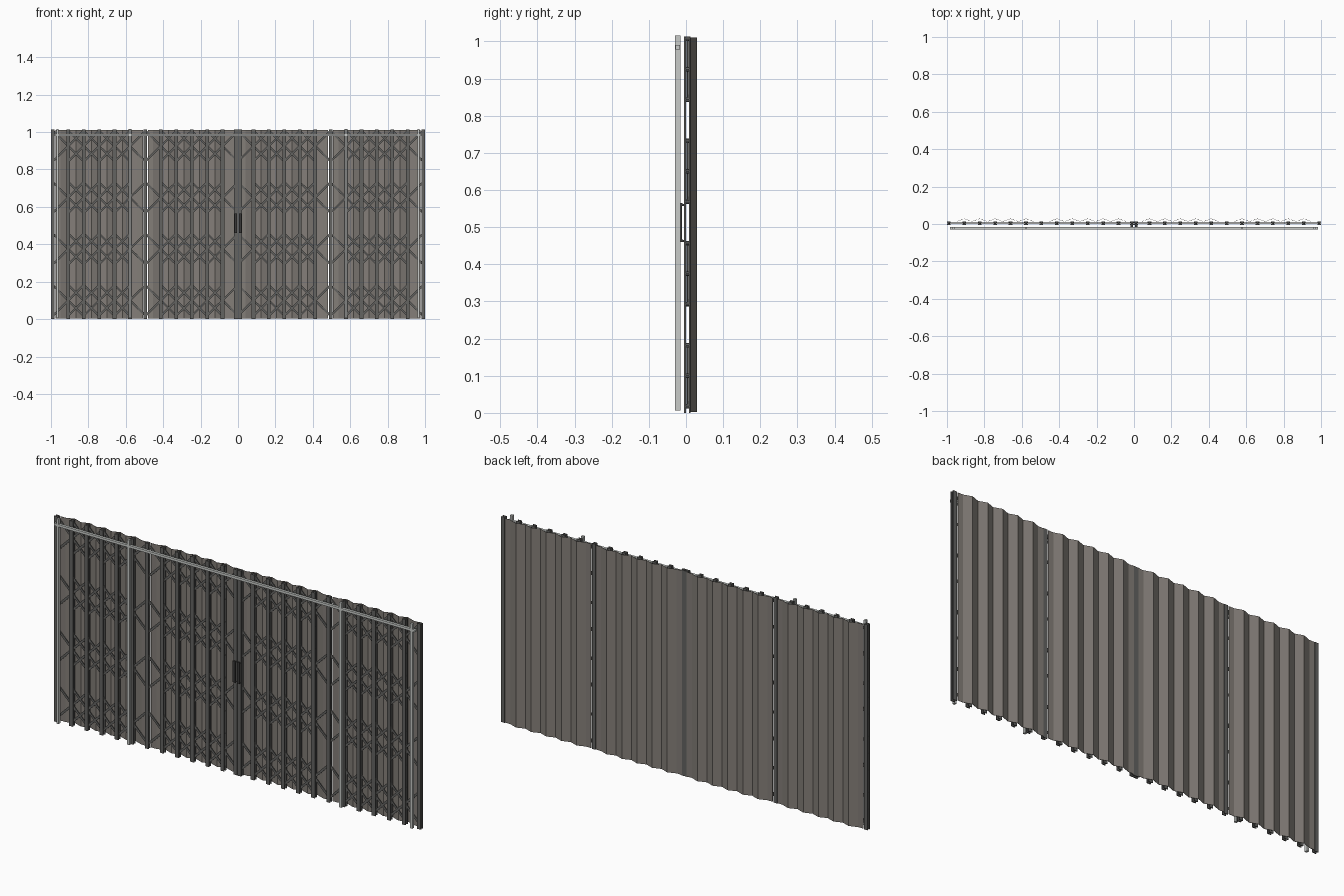
import bpy, bmesh, math
from mathutils import Matrix, Vector

cube = bpy.data.objects.get("Cube")
if cube:
    bpy.data.objects.remove(cube, do_unlink=True)


def material(name, rgb):
    m = bpy.data.materials.new(name)
    m.use_nodes = True
    m.diffuse_color = (*rgb, 1)
    bsdf = next(n for n in m.node_tree.nodes if n.type == 'BSDF_PRINCIPLED')
    bsdf.inputs["Base Color"].default_value = (*rgb, 1)
    return m


sheet_mat = material("warm grey sheet", (0.23, 0.21, 0.19))
bar_mat = material("dark grey steel", (0.125, 0.125, 0.12))
track_mat = material("pale grey metal", (0.58, 0.60, 0.58))
handle_mat = material("black handle", (0.04, 0.04, 0.04))

PITCH = 0.0825          # distance between neighbouring bars
TOP = 1.013
ROWS = (0.1, 0.375, 0.65, 0.925)
REACH = 0.082           # vertical reach of a lattice link


def box(bm, lo, hi):
    lo, hi = Vector(lo), Vector(hi)
    mat = Matrix.Translation((lo + hi) / 2) @ Matrix.Diagonal((*(hi - lo), 1))
    bmesh.ops.create_cube(bm, size=1, matrix=mat)


def link(bm, x, y, z, dx, dz, width=0.011, thick=0.003):
    """Flat bar in the xz plane, centred on a point, spanning dx by dz."""
    mat = (Matrix.Translation((x, y, z))
           @ Matrix.Rotation(-math.atan2(dz, dx), 4, 'Y')
           @ Matrix.Diagonal((math.hypot(dx, dz), thick, width, 1)))
    bmesh.ops.create_cube(bm, size=1, matrix=mat)


def pin(bm, x, z, y0=0.0, y1=0.009):
    mat = Matrix.Translation((x, (y0 + y1) / 2, z)) @ Matrix.Rotation(math.pi / 2, 4, 'X')
    bmesh.ops.create_cone(bm, cap_ends=True, segments=8, radius1=0.006,
                          radius2=0.006, depth=y1 - y0, matrix=mat)


def finish(bm, name, mat):
    bmesh.ops.recalc_face_normals(bm, faces=bm.faces)
    me = bpy.data.meshes.new(name)
    bm.to_mesh(me)
    bm.free()
    me.materials.append(mat)
    ob = bpy.data.objects.new(name, me)
    bpy.context.collection.objects.link(ob)
    return ob


def folded_sheet(name, first, side):
    """Pleated sheet between joint bars first and first + 6."""
    left, right = first * PITCH + 0.013, (first + 6) * PITCH - 0.013
    valley, peak, thick = 0.0125, 0.0275, 0.0015
    pts = [(left, valley)]
    for i in range(1, 6):
        x = (first + i) * PITCH
        pts += [(x - PITCH / 2, valley), (x, peak)]
    pts += [((first + 5.5) * PITCH, valley), (right, valley)]
    loop = pts + [(x, y + thick) for x, y in reversed(pts)]
    bm = bmesh.new()
    face = bm.faces.new([bm.verts.new((side * x, y, 0.003)) for x, y in loop])
    up = bmesh.ops.extrude_face_region(bm, geom=[face])["geom"]
    bmesh.ops.translate(bm, vec=(0, 0, TOP - 0.006),
                        verts=[v for v in up if isinstance(v, bmesh.types.BMVert)])
    finish(bm, name, sheet_mat)


# Upright bars: a front and a back strip with the lattice between them
centres = [s * k * PITCH for k in range(1, 13) for s in (-1, 1)] + [-0.0105, 0.0105]
bm = bmesh.new()
for x in centres:
    for y0, y1 in ((-0.005, 0.0005), (0.0085, 0.0125)):
        box(bm, (x - 0.0098, y0, 0), (x + 0.0098, y1, TOP))
finish(bm, "upright_bars", bar_mat)

# Four leaves, each with a pleated sheet and rows of crossing links
for side, side_name in ((1, "left"), (-1, "right")):
    for first, place in ((0, "inner"), (6, "outer")):
        folded_sheet(f"{side_name}_{place}_sheet", first, side)
        bm = bmesh.new()
        for z in ROWS:
            for k in range(first + 1, first + 6):
                x = side * k * PITCH
                for slope, y in ((1, 0.0025), (-1, 0.006)):
                    link(bm, x, y, z, 2 * PITCH, slope * 2 * REACH)
            for k in range(first, first + 7):
                for dz in (-REACH, 0, REACH):
                    pin(bm, side * max(k * PITCH, 0.0105), z + dz)
        finish(bm, f"{side_name}_{place}_lattice", bar_mat)

# Pull handles either side of the meeting bars
for side, side_name in ((1, "left"), (-1, "right")):
    bm = bmesh.new()
    x = side * 0.0115
    box(bm, (x - 0.007, -0.015, 0.46), (x + 0.007, -0.011, 0.565))
    for z in (0.464, 0.561):
        mat = (Matrix.Translation((x, -0.008, z - 0.001))
               @ Matrix.Rotation(-0.25, 4, 'X')
               @ Matrix.Diagonal((0.014, 0.012, 0.006, 1)))
        bmesh.ops.create_cube(bm, size=1, matrix=mat)
    finish(bm, f"{side_name}_handle", handle_mat)

# Pale guide frame in front: four posts and a top rail
for side, side_name in ((1, "left"), (-1, "right")):
    for x, place in ((0.578, "inner"), (0.965, "outer")):
        bm = bmesh.new()
        box(bm, (side * x - 0.006, -0.029, 0.006), (side * x + 0.006, -0.015, 1.016))
        finish(bm, f"{side_name}_{place}_guide_post", track_mat)
bm = bmesh.new()
box(bm, (-0.985, -0.0285, 0.978), (0.985, -0.0155, 0.99))
finish(bm, "top_rail", track_mat)
